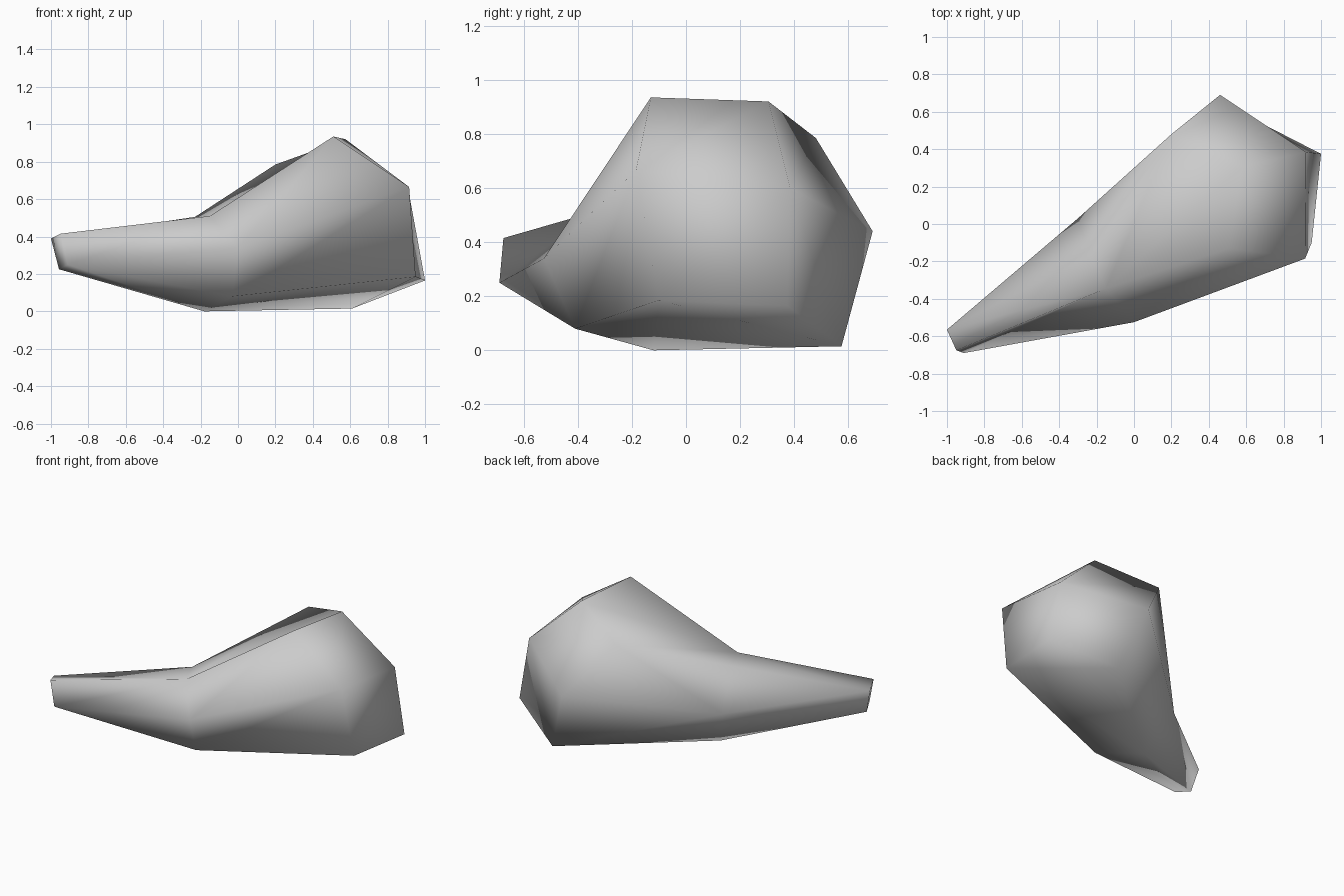
import bpy
import bmesh

cube = bpy.data.objects.get("Cube")
if cube:
    bpy.data.objects.remove(cube, do_unlink=True)

# Cross-sections along the body, each listed in the same turning order
thick_ring = [(0.51, -0.13, 0.935), (0.575, 0.305, 0.92), (0.2, 0.48, 0.785),
              (0.46, 0.69, 0.44), (0.61, 0.575, 0.015), (0.95, -0.1, 0.185),
              (0.915, -0.185, 0.665)]
waist_ring = [(-0.15, -0.345, 0.51), (-0.23, -0.167, 0.505), (-0.3, 0.03, 0.27),
              (-0.18, -0.12, 0), (-0.03, -0.41, 0.08), (0, -0.525, 0.34)]
tip_ring = [(-1, -0.565, 0.39), (-0.95, -0.675, 0.415),
            (-0.91, -0.69, 0.25), (-0.957, -0.59, 0.225)]
end_points = [(0.92, 0.385, 0.6), (1, 0.375, 0.165)]

bm = bmesh.new()


def add_ring(points):
    return [bm.verts.new(p) for p in points]


def bridge(a, b, diagonals):
    """Join two rings with triangles; each digit picks the diagonal of a quad."""
    for i, forward in enumerate(diagonals):
        j = (i + 1) % len(a)
        if forward == "1":
            triangles = [(a[i], a[j], b[j]), (a[i], b[j], b[i])]
        else:
            triangles = [(a[i], a[j], b[i]), (a[j], b[j], b[i])]
        for tri in triangles:
            if len(set(tri)) == 3:
                bm.faces.new(tri)


thick = add_ring(thick_ring)
waist = add_ring(waist_ring)
back_top, front_top, front_low, back_low = tip = add_ring(tip_ring)
shoulder, heel = add_ring(end_points)
crown = thick[1]

# Body, narrow neck with its cap, and the blunt thick end
bridge([waist[0]] + waist, thick, "0101111")
bridge(waist, [front_top, back_top, back_top, back_low, front_low, front_low], "111110")
bm.faces.new(tip)
bridge(thick, [crown, crown, crown, shoulder, heel, heel, shoulder], "0010011")

bmesh.ops.recalc_face_normals(bm, faces=bm.faces)
for face in bm.faces:
    face.smooth = True

mesh = bpy.data.meshes.new("tapered_body")
bm.to_mesh(mesh)
bm.free()
body = bpy.data.objects.new("tapered_body", mesh)
bpy.context.collection.objects.link(body)

# Plain grey surface
grey = bpy.data.materials.new("light_grey")
grey.use_nodes = True
colour = (0.6, 0.6, 0.6, 1)
grey.diffuse_color = colour
grey.node_tree.nodes["Principled BSDF"].inputs["Base Color"].default_value = colour
mesh.materials.append(grey)
